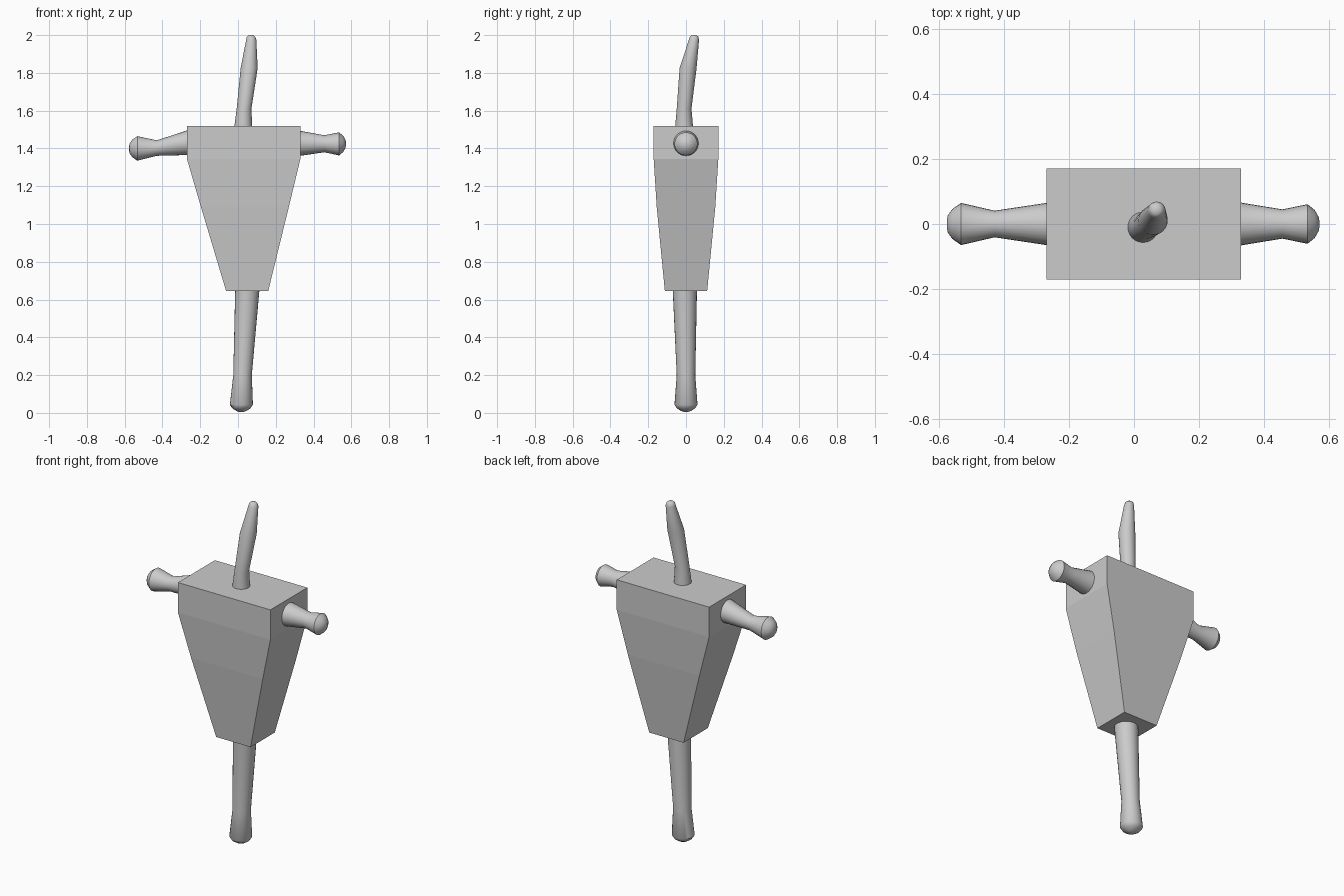
import bpy, bmesh, math
from mathutils import Vector

if "Cube" in bpy.data.objects:
    bpy.data.objects.remove(bpy.data.objects["Cube"])


def loft(name, rings, smooth):
    """Skin a list of equal-length point rings and cap both ends."""
    bm = bmesh.new()
    loops = [[bm.verts.new(p) for p in ring] for ring in rings]
    n = len(loops[0])
    for a, b in zip(loops, loops[1:]):
        for i in range(n):
            j = (i + 1) % n
            bm.faces.new((a[i], a[j], b[j], b[i]))
    bm.faces.new(loops[0])
    bm.faces.new(loops[-1])
    bmesh.ops.recalc_face_normals(bm, faces=bm.faces)
    mesh = bpy.data.meshes.new(name)
    bm.to_mesh(mesh)
    bm.free()
    obj = bpy.data.objects.new(name, mesh)
    bpy.context.collection.objects.link(obj)
    if smooth:
        bpy.ops.object.select_all(action='DESELECT')
        obj.select_set(True)
        bpy.context.view_layer.objects.active = obj
        bpy.ops.object.shade_smooth_by_angle(angle=math.radians(40))
    return obj


def limb(name, axis, stations, sides=24):
    """Round limb from (x, y, z, radius) stations, rings square to the axis."""
    u, v = (Vector((0, 1, 0)), Vector((0, 0, 1))) if axis == 'X' else (Vector((1, 0, 0)), Vector((0, 1, 0)))
    angles = [2 * math.pi * i / sides for i in range(sides)]
    rings = [[Vector((x, y, z)) + r * (math.cos(a) * u + math.sin(a) * v) for a in angles]
             for x, y, z, r in stations]
    return loft(name, rings, True)


# Tapered block body: (z, left x, right x, half depth)
sections = [(0.645, -0.063, 0.16, 0.112), (1.09, -0.196, 0.269, 0.155),
            (1.343, -0.27, 0.33, 0.171), (1.518, -0.27, 0.33, 0.171)]
loft("body", [[(l, -d, z), (r, -d, z), (r, d, z), (l, d, z)] for z, l, r, d in sections], False)

# Single leg with flared rounded foot
limb("leg", 'Z', [(0.051, -0.007, 0.69, 0.064), (0.049, -0.006, 0.645, 0.064),
                  (0.024, 0, 0.20, 0.049), (0.018, 0, 0.043, 0.061),
                  (0.018, 0, 0.024, 0.048), (0.018, 0, 0.01, 0.026), (0.018, 0, 0.004, 0.008)])

# Bent neck with narrow tip
limb("neck", 'Z', [(0.028, -0.010, 1.48, 0.048), (0.028, -0.010, 1.518, 0.047),
                   (0.032, -0.010, 1.61, 0.039), (0.059, 0.011, 1.825, 0.045),
                   (0.070, 0.042, 1.975, 0.027), (0.069, 0.043, 1.992, 0.022),
                   (0.069, 0.043, 2.0, 0.012)])

# Stub arms with rounded fists
limb("left_arm", 'X', [(-0.22, 0, 1.438, 0.069), (-0.27, 0, 1.430, 0.065),
                       (-0.43, 0, 1.402, 0.041), (-0.533, 0, 1.400, 0.065),
                       (-0.560, 0, 1.400, 0.046), (-0.574, 0, 1.400, 0.026), (-0.577, 0, 1.400, 0.008)])
limb("right_arm", 'X', [(0.28, 0, 1.427, 0.070), (0.33, 0, 1.427, 0.066),
                        (0.457, 0, 1.425, 0.045), (0.535, 0, 1.424, 0.061),
                        (0.557, 0, 1.424, 0.043), (0.569, 0, 1.424, 0.022), (0.572, 0, 1.424, 0.007)])
